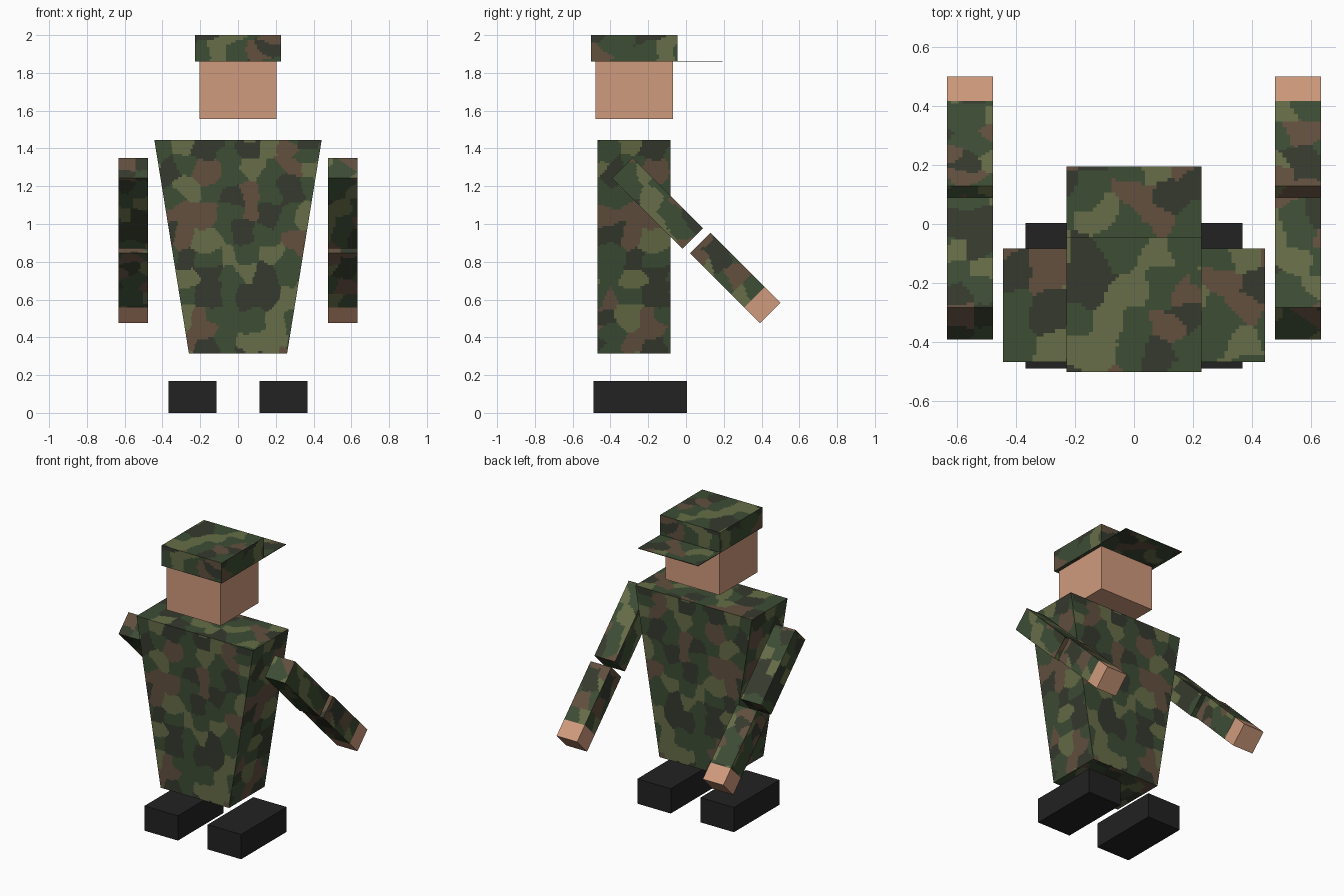
import bpy, bmesh, math, random
from mathutils import Vector, Matrix, noise

if "Cube" in bpy.data.objects:
    bpy.data.objects.remove(bpy.data.objects["Cube"])


def linear(rgb):
    return [((c / 255 + 0.055) / 1.055) ** 2.4 for c in rgb] + [1.0]


def material(name, rgb):
    m = bpy.data.materials.new(name)
    m.diffuse_color = linear(rgb)
    m.use_nodes = True
    m.node_tree.nodes["Principled BSDF"].inputs["Base Color"].default_value = m.diffuse_color
    return m


SKIN = material("skin", (208, 155, 125))
BLACK = material("boot black", (34, 34, 34))
CAMO = [material("camo green", (61, 77, 53)),
        material("camo dark", (53, 58, 45)),
        material("camo olive", (102, 109, 71)),
        material("camo brown", (98, 80, 63))]

# Camouflage tile: jittered patches (G green, K dark, O olive, B brown)
TILE = ["GOKGKOBG",
        "KGBGOGBO",
        "GOGKBGKG",
        "BBBGBKGO",
        "KBOGKGBK",
        "GKGOGOGB",
        "GOKGOKGO",
        "BGKGKKOG",
        "KOBGGOGB",
        "GBKGOOGK"]
ROWS, COLS, PATCH = len(TILE), len(TILE[0]), 0.112
random.seed(4)
JITTER = [[(random.uniform(-.3, .3), random.uniform(-.3, .3)) for _ in range(COLS)]
          for _ in range(ROWS)]


def camo_index(u, v):
    """Material index of the nearest patch, with a warped outline."""
    w = noise.noise_vector(Vector((u * 8, v * 8, 0.3))) * 0.045
    cu, cv = (u + w.x) / PATCH, (v + w.y) / PATCH
    best = None
    for r in range(math.floor(cv) - 1, math.floor(cv) + 2):
        for c in range(math.floor(cu) - 1, math.floor(cu) + 2):
            ju, jv = JITTER[r % ROWS][c % COLS]
            d = ((c + .5 + ju - cu) * 0.8) ** 2 + (r + .5 + jv - cv) ** 2
            if best is None or d < best[0]:
                best = (d, TILE[r % ROWS][c % COLS])
    return "GKOB".index(best[1])


def block(name, lo, hi, mat=None, base=None, matrix=None, shift=0.0):
    """Box from lo to hi; base = half width at the bottom; no mat = camouflage."""
    def corner(i, j, k):
        x = (lo[0], hi[0])[i]
        if base and k == 0:
            x = math.copysign(base, x)
        return Vector((x, (lo[1], hi[1])[j], (lo[2], hi[2])[k]))

    sides = [((0, 0, 0), (1, 0, 0), (1, 0, 1), (0, 0, 1)),
             ((1, 1, 0), (0, 1, 0), (0, 1, 1), (1, 1, 1)),
             ((1, 0, 0), (1, 1, 0), (1, 1, 1), (1, 0, 1)),
             ((0, 1, 0), (0, 0, 0), (0, 0, 1), (0, 1, 1)),
             ((0, 0, 1), (1, 0, 1), (1, 1, 1), (0, 1, 1)),
             ((0, 1, 0), (1, 1, 0), (1, 0, 0), (0, 0, 0))]
    bm = bmesh.new()
    for n, side in enumerate(sides):
        a, b, c, d = (corner(*s) for s in side)
        nu = nv = 1
        if mat is None:
            nu = max(1, round(max((b - a).length, (c - d).length) / 0.0125))
            nv = max(1, round((d - a).length / 0.0125))
        grid = [[bm.verts.new(a.lerp(b, i / nu).lerp(d.lerp(c, i / nu), j / nv))
                 for i in range(nu + 1)] for j in range(nv + 1)]
        for j in range(nv):
            for i in range(nu):
                f = bm.faces.new((grid[j][i], grid[j][i + 1],
                                  grid[j + 1][i + 1], grid[j + 1][i]))
                if mat is None:
                    p = f.calc_center_median()
                    u, v = ((p.x, p.z), (p.y, p.z), (p.x, p.y))[n // 2]
                    f.material_index = camo_index(u + 0.448 + shift, 1.445 - v + shift)
    bmesh.ops.remove_doubles(bm, verts=bm.verts, dist=0.0005)
    mesh = bpy.data.meshes.new(name)
    bm.to_mesh(mesh)
    bm.free()
    for m in ([mat] if mat else CAMO):
        mesh.materials.append(m)
    ob = bpy.data.objects.new(name, mesh)
    if matrix:
        ob.matrix_world = matrix
    bpy.context.collection.objects.link(ob)
    return ob


# Body, tapering towards the bottom
block("torso", (-.443, -.468, .315), (.443, -.083, 1.445), base=.26)

# Head and cap; the thin brim points to +y
block("head", (-.205, -.48, 1.555), (.205, -.07, 1.86), SKIN)
block("cap", (-.228, -.502, 1.86), (.228, -.045, 2.0), shift=.3)
block("cap_brim", (-.228, -.045, 1.86), (.228, .194, 1.864), shift=.3)

# Boots and arms on both sides
H = 0.076
for label, s in (("left", -1), ("right", 1)):
    x0, x1 = sorted((s * .113, s * .367))
    block(label + "_boot", (x0, -.49, 0), (x1, .004, .17), BLACK)

    # arm pieces hang down locally, then swing 45 degrees towards +y
    def limb(name, y, z, top, bottom, mat=None, shift=0.0):
        m = Matrix.Translation((s * .555, y, z)) @ Matrix.Rotation(math.radians(45), 4, 'X')
        block(label + name, (-.078, -H, bottom), (.078, H, top), mat, None, m, shift)

    limb("_upper_arm", -.337, 1.296, 0, -.527, shift=.2 + .1 * s)
    limb("_forearm", .075, .90, 0, -.407, shift=.6 + .1 * s)
    limb("_hand", .075, .90, -.407, -.524, SKIN)
